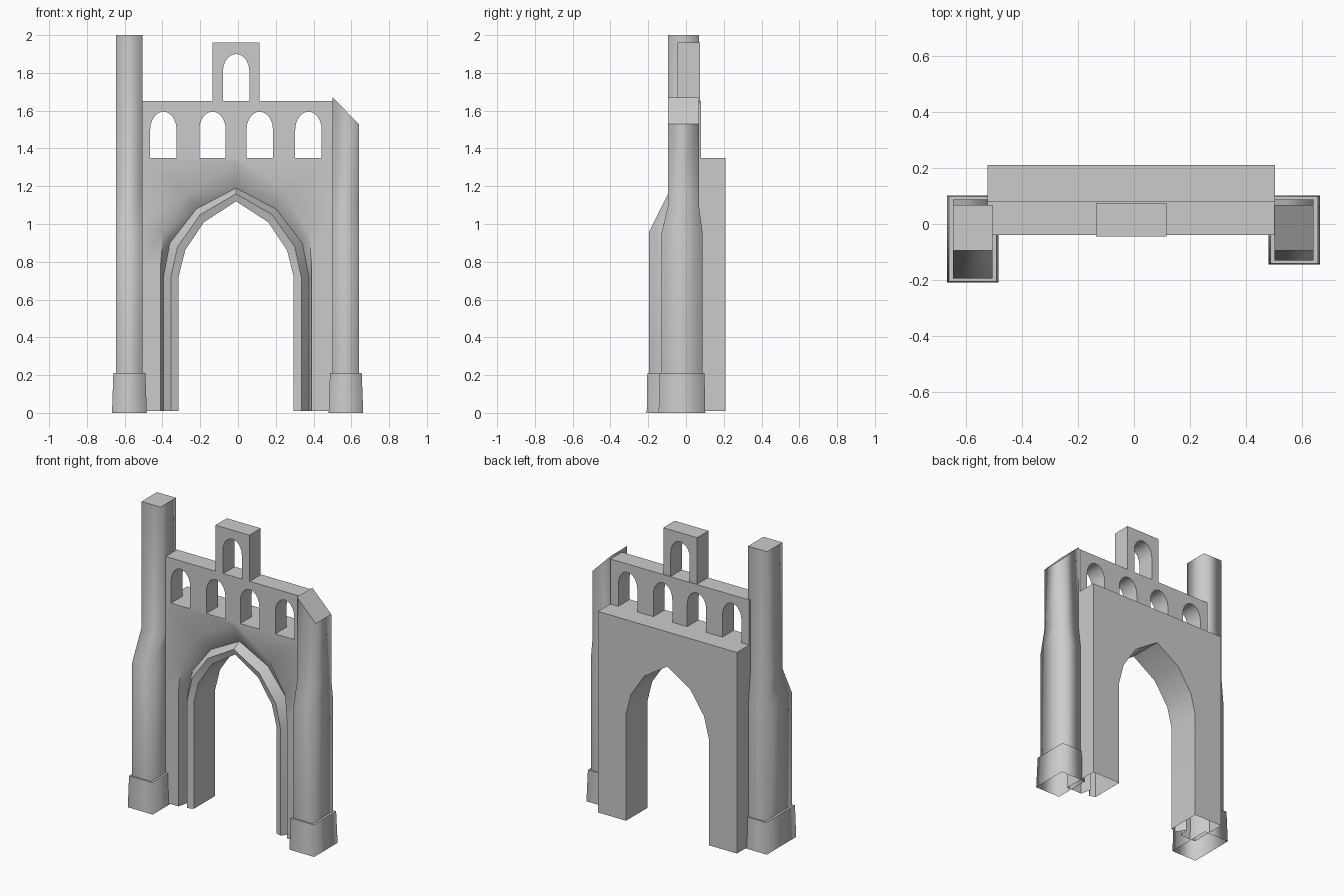
import bpy
import bmesh
import math

cube = bpy.data.objects.get("Cube")
if cube:
    bpy.data.objects.remove(cube)

stone = bpy.data.materials.new("grey_stone")
stone.use_nodes = True
GREY = (0.6, 0.6, 0.6, 1)
stone.diffuse_color = GREY
stone.node_tree.nodes["Principled BSDF"].inputs["Base Color"].default_value = GREY

CX = -0.01  # centre line of the archway


def finish(name, bm):
    bmesh.ops.recalc_face_normals(bm, faces=bm.faces)
    mesh = bpy.data.meshes.new(name)
    bm.to_mesh(mesh)
    bm.free()
    mesh.materials.append(stone)
    obj = bpy.data.objects.new(name, mesh)
    bpy.context.collection.objects.link(obj)
    return obj


def column(name, sections, slope=0):
    """Loft rectangles (z, x0, x1, y0, y1), open below, with a hard-edged cap."""
    bm = bmesh.new()
    rings = []
    for z, x0, x1, y0, y1 in sections:
        corners = ((x0, y0), (x1, y0), (x1, y1), (x0, y1))
        rings.append([bm.verts.new((x, y, z)) for x, y in corners])
    for v in rings[-1][1:3]:
        v.co.z -= slope
    for a, b in zip(rings, rings[1:]):
        for i in range(4):
            j = (i + 1) % 4
            bm.faces.new((a[i], a[j], b[j], b[i])).smooth = True
    cap = bm.faces.new(rings[-1])
    for e in cap.edges:
        e.smooth = False
    return finish(name, bm)


def arched_panel(name, x0, x1, z0, z1, y0, y1, openings, width, spring, top):
    """Extruded panel whose lower edge is cut by round-headed openings."""
    outline = [(x0, z0)]
    r = width / 2
    for c in openings:
        outline.append((c - r, z0))
        for i in range(11):
            t = math.pi * (1 - i / 10)
            outline.append((c + r * math.cos(t), spring + (top - spring) * math.sin(t)))
        outline.append((c + r, z0))
    outline += [(x1, z0), (x1, z1), (x0, z1)]
    bm = bmesh.new()
    front = bm.faces.new([bm.verts.new((x, y0, z)) for x, z in outline])
    result = bmesh.ops.extrude_face_region(bm, geom=[front], use_keep_orig=True)
    for v in result["geom"]:
        if isinstance(v, bmesh.types.BMVert):
            v.co.y = y1
    bmesh.ops.triangulate(bm, faces=[f for f in bm.faces if len(f.verts) > 4])
    obj = finish(name, bm)
    bpy.ops.object.select_all(action="DESELECT")
    obj.select_set(True)
    bpy.context.view_layer.objects.active = obj
    bpy.ops.object.shade_smooth_by_angle(angle=math.radians(40))


# Pointed archway: half profiles (half width, height) from foot to apex
inner = [(.305, .01), (.305, .72), (.27, .86), (.17, 1.01), (0, 1.12)]
crest = [(.345, .01), (.345, .72), (.31, .88), (.19, 1.05), (0, 1.16)]
groove = [(.385, .01), (.385, .72), (.35, .9), (.21, 1.08), (0, 1.19)]
outer = [(.4, .01), (.4, .78), (.385, .96), (.265, 1.16), (0, 1.33)]
frame = [(.512, .01), (.512, .78), (.512, 1), (.512, 1.35), (0, 1.35)]
loops = [(frame, -.04), (outer, -.04), (groove, .03), (crest, -.03),
         (inner, -.015), (inner, .21), (frame, .21)]
bm = bmesh.new()
rows = []
for half, y in loops:
    full = [(-x, z) for x, z in half] + [(x, z) for x, z in half[-2::-1]]
    rows.append([bm.verts.new((CX + x, y, z)) for x, z in full])
for k, a in enumerate(rows):
    b = rows[(k + 1) % len(rows)]
    for i in range(len(a) - 1):
        bm.faces.new((a[i], a[i + 1], b[i + 1], b[i]))
archway = finish("archway_wall", bm)
bpy.context.view_layer.objects.active = archway
archway.select_set(True)
bpy.ops.object.shade_smooth_by_angle(angle=math.radians(50))

# Arcade above the archway and the small bell opening on top
arched_panel("arcade", -.522, .502, 1.35, 1.65, -.04, .08,
             [-.395, -.135, .115, .373], .14, 1.5, 1.595)
arched_panel("bell_frame", -.135, .115, 1.65, 1.96, -.045, .075,
             [CX], .14, 1.81, 1.9)

# Tall pillar on the -x side
column("tall_pillar_base", [(0, -.667, -.483, -.208, .102),
                            (.21, -.66, -.49, -.205, .098)])
column("tall_pillar", [(.2, -.645, -.505, -.195, .088), (.96, -.645, -.505, -.195, .088),
                       (1.16, -.645, -.505, -.095, .068), (2, -.645, -.505, -.095, .068)])

# Broken pillar on the +x side with a slanted top
column("short_pillar_base", [(0, .48, .663, -.145, .102),
                             (.21, .487, .655, -.14, .098)])
column("short_pillar", [(.2, .5, .64, -.13, .088), (.95, .5, .64, -.13, .088),
                        (1.1, .5, .64, -.095, .068), (1.67, .5, .64, -.095, .068)],
       slope=.14)
